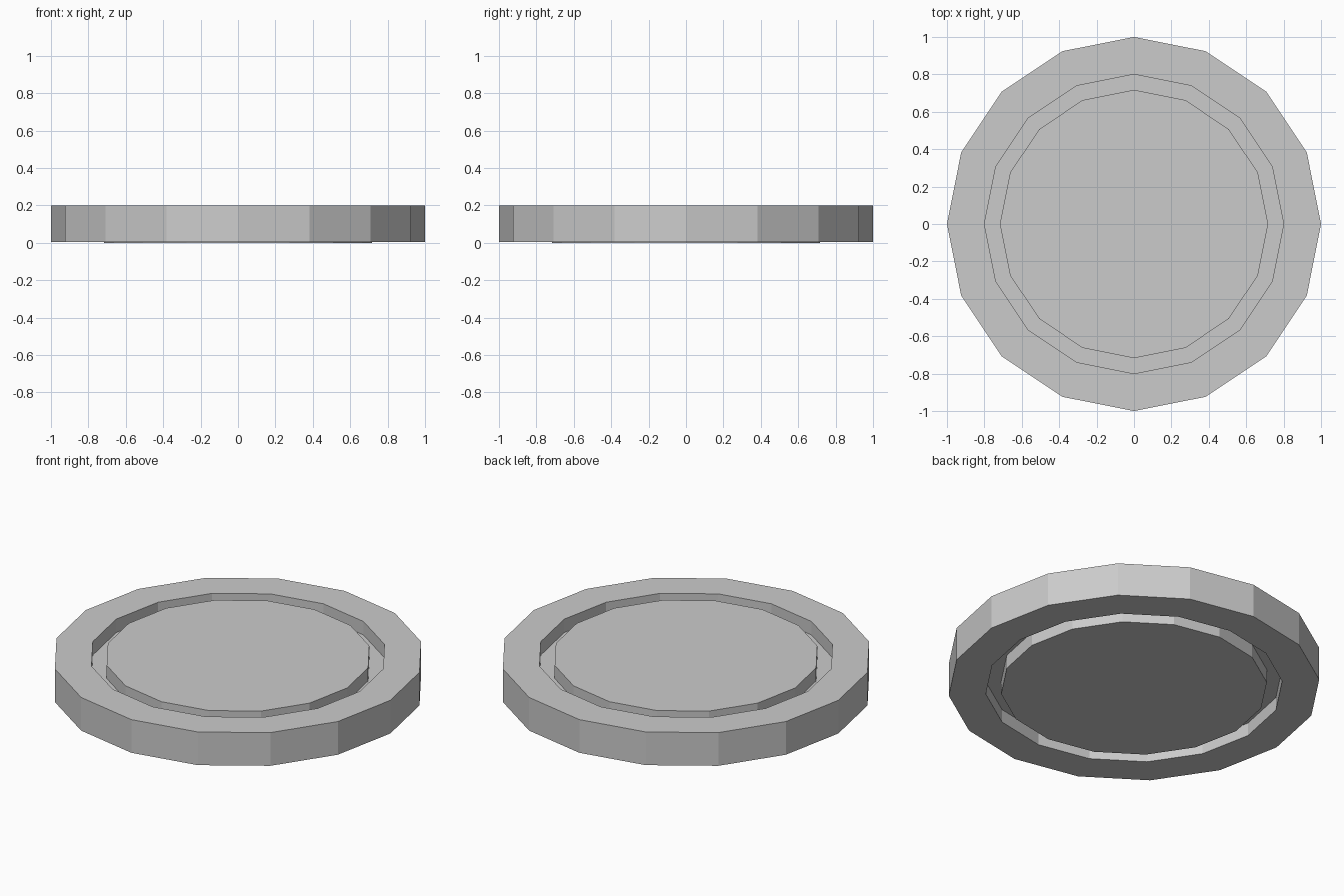
import bpy, bmesh
from math import cos, sin, tau

if "Cube" in bpy.data.objects:
    bpy.data.objects.remove(bpy.data.objects["Cube"])

SIDES = 16


def lathe(name, profile):
    """Revolve (radius, z) points into a solid with flat end caps."""
    bm = bmesh.new()
    rings = [[bm.verts.new((r * cos(tau * i / SIDES), r * sin(tau * i / SIDES), z))
              for i in range(SIDES)] for r, z in profile]
    for a, b in zip(rings, rings[1:]):
        for i in range(SIDES):
            j = (i + 1) % SIDES
            bm.faces.new((a[i], a[j], b[j], b[i]))
    bm.faces.new(rings[0][::-1])
    bm.faces.new(rings[-1])
    bmesh.ops.recalc_face_normals(bm, faces=bm.faces)
    mesh = bpy.data.meshes.new(name)
    bm.to_mesh(mesh)
    bm.free()
    obj = bpy.data.objects.new(name, mesh)
    bpy.context.collection.objects.link(obj)
    return obj


# Flat disc with a ring groove cut into the bottom and top faces
hub, rim, outer = 0.717, 0.8, 1.0
groove_low, groove_high = 0.08, 0.12
lathe("grooved_disc", [
    (hub, 0.0), (hub, groove_low), (rim, groove_low), (rim, 0.003), (outer, 0.003),
    (outer, 0.2), (rim, 0.2), (rim, groove_high), (hub, groove_high), (hub, 0.198),
])
